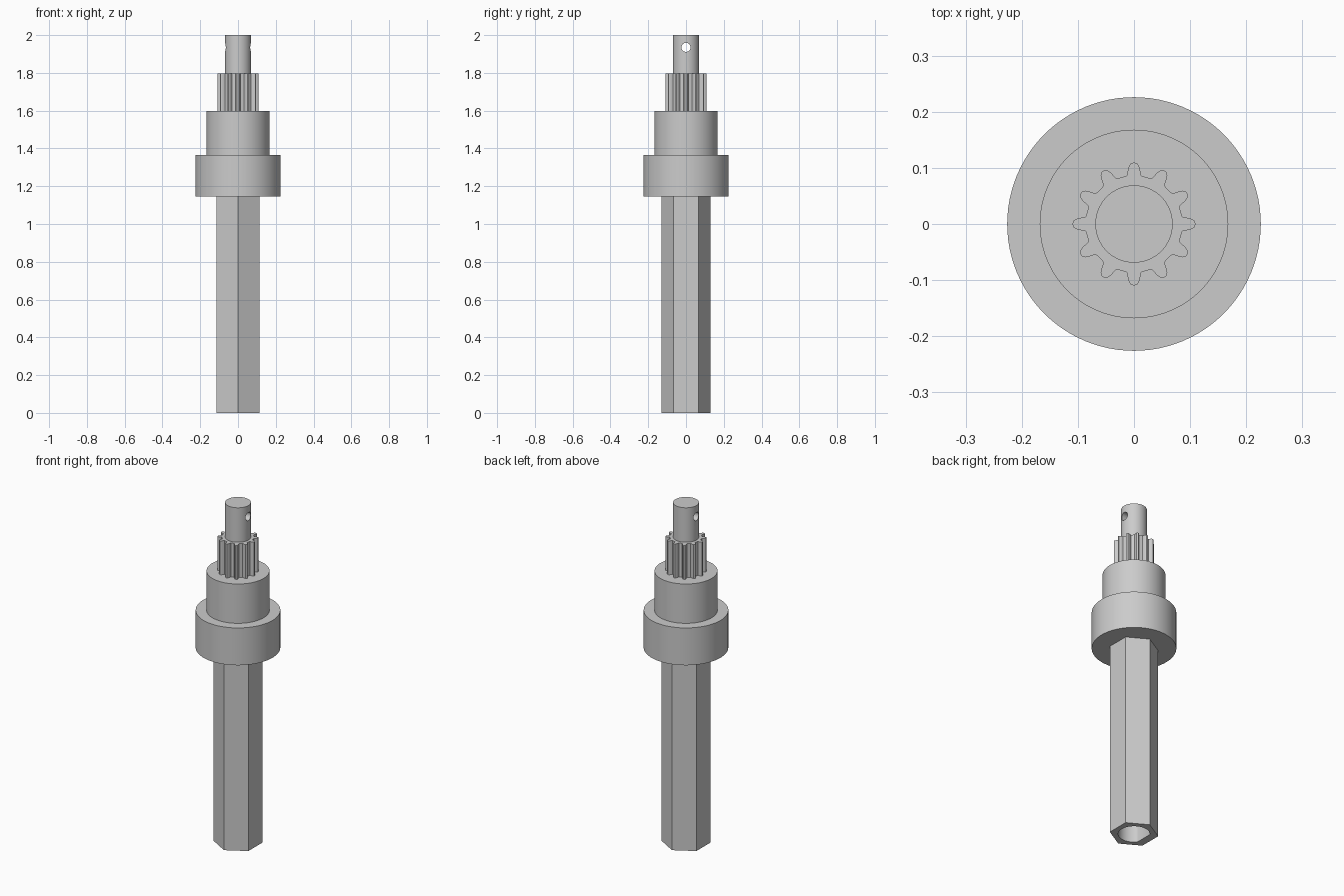
import bpy, bmesh
from math import radians, sin, cos, pi
from mathutils import Matrix

cube = bpy.data.objects.get("Cube")
if cube:
    bpy.data.objects.remove(cube, do_unlink=True)

steel = bpy.data.materials.new("grey_steel")
steel.use_nodes = True
GREY = (0.6, 0.6, 0.6, 1)
steel.diffuse_color = GREY
steel.node_tree.nodes["Principled BSDF"].inputs["Base Color"].default_value = GREY


def prism(name, outline, bottom, top, turn=None):
    """Extrude a flat outline from bottom to top, optionally transformed."""
    bm = bmesh.new()
    face = bm.faces.new([bm.verts.new((x, y, bottom)) for x, y in outline])
    result = bmesh.ops.extrude_face_region(bm, geom=[face])
    raised = [v for v in result["geom"] if isinstance(v, bmesh.types.BMVert)]
    bmesh.ops.translate(bm, verts=raised, vec=(0, 0, top - bottom))
    bmesh.ops.recalc_face_normals(bm, faces=bm.faces)
    if turn:
        bm.transform(turn)
    mesh = bpy.data.meshes.new(name)
    bm.to_mesh(mesh)
    bm.free()
    mesh.materials.append(steel)
    obj = bpy.data.objects.new(name, mesh)
    bpy.context.collection.objects.link(obj)
    return obj


def ring(radius, sides, start=0.0):
    return [(radius * cos(start + 2 * pi * i / sides),
             radius * sin(start + 2 * pi * i / sides)) for i in range(sides)]


def select(obj):
    bpy.ops.object.select_all(action="DESELECT")
    obj.select_set(True)
    bpy.context.view_layer.objects.active = obj


def cut(obj, cutter):
    cutter.hide_render = True
    mod = obj.modifiers.new("cut", "BOOLEAN")
    mod.operation = "DIFFERENCE"
    mod.solver = "EXACT"
    mod.object = cutter
    select(obj)
    bpy.ops.object.modifier_apply(modifier=mod.name)
    bpy.data.objects.remove(cutter, do_unlink=True)


# Hexagonal shaft with a D-shaped socket in its lower end
shaft = prism("hex_shaft", ring(0.131, 6, pi / 2), 0, 1.145)
d_outline = [(max(x, -0.068), y) for x, y in ring(0.085, 64)
             if x > -0.068 or abs(y) > 0.045]
cut(shaft, prism("socket_cutter", d_outline, -0.1, 0.5))

# Round flange and collar
flange = prism("flange", ring(0.226, 96), 1.145, 1.365)
collar = prism("collar", ring(0.168, 96), 1.365, 1.597)

# Twelve-tooth pinion: one tooth profile repeated around the axis
half = [(0.086, 0.013), (0.092, 0.0115), (0.098, 0.0105),
        (0.104, 0.0085), (0.1085, 0.005)]
tooth = [(r, -w) for r, w in half] + [(0.1095, 0)] + [(r, w) for r, w in half[::-1]]
TEETH = 12
gear_outline = []
for i in range(TEETH):
    a = 2 * pi * i / TEETH
    gear_outline += [(x * cos(a) - y * sin(a), x * sin(a) + y * cos(a)) for x, y in tooth]
    mid = a + pi / TEETH
    gear_outline.append((0.086 * cos(mid), 0.086 * sin(mid)))
pinion = prism("pinion", gear_outline, 1.597, 1.797)

# Top spindle with a cross pin hole running left to right
spindle = prism("spindle", ring(0.069, 64), 1.797, 2)
across = Matrix.Translation((0, 0, 1.935)) @ Matrix.Rotation(pi / 2, 4, "Y")
cut(spindle, prism("pin_hole_cutter", ring(0.024, 32), -0.2, 0.2, across))

for part in (shaft, flange, collar, pinion, spindle):
    select(part)
    bpy.ops.object.shade_smooth_by_angle(angle=radians(30))
